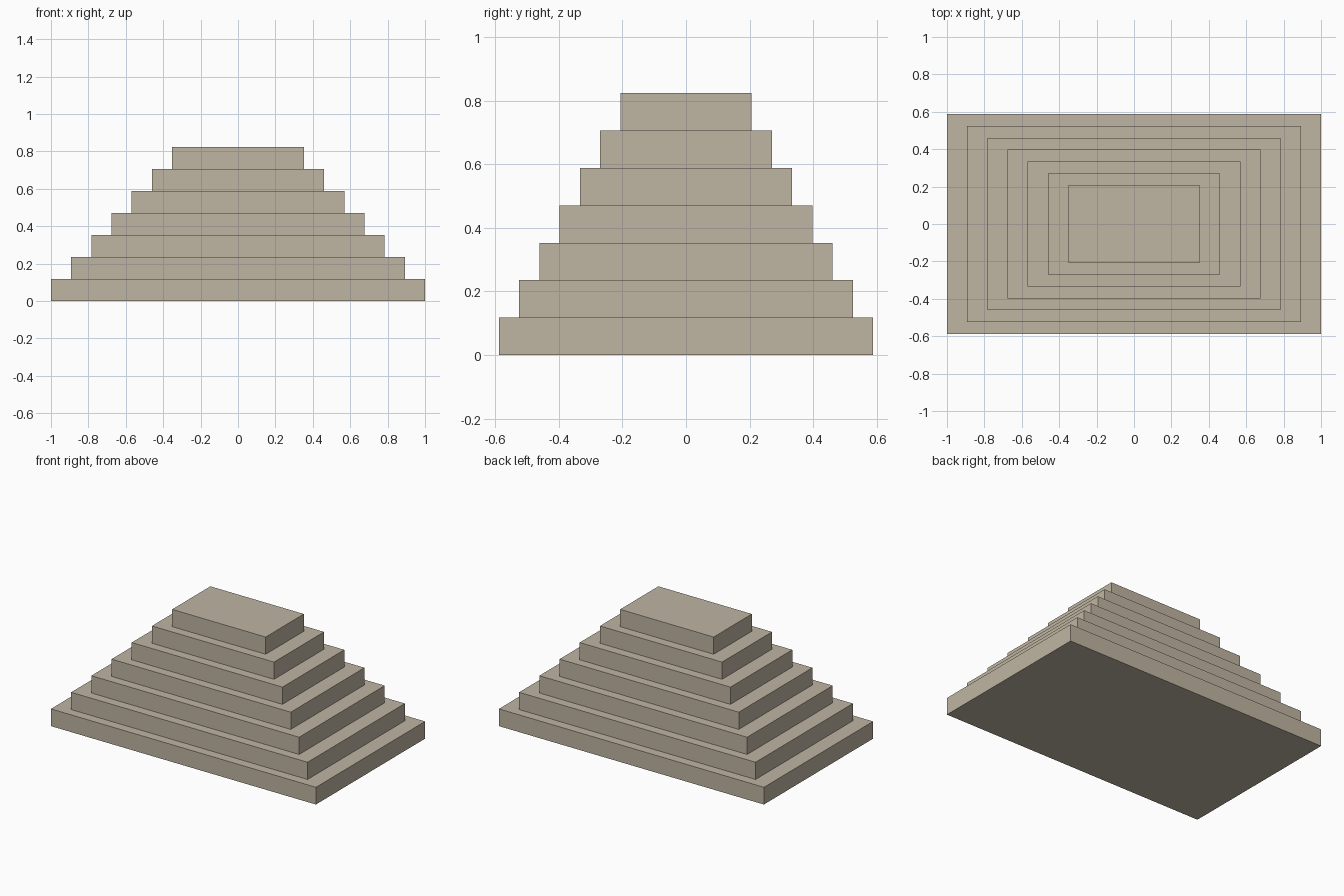
import bpy

# Remove the default cube
cube = bpy.data.objects.get("Cube")
if cube:
    bpy.data.objects.remove(cube, do_unlink=True)

# Pale sandstone
stone = bpy.data.materials.new("sandstone")
stone.use_nodes = True
color = (0.52, 0.46, 0.36, 1.0)
stone.diffuse_color = color
stone.node_tree.nodes["Principled BSDF"].inputs["Base Color"].default_value = color

TIERS = 7
HEIGHT = 2 / 17                 # height of one tier
BASE = (2.0, 20 / 17)           # footprint of the lowest tier
TOP = (12 / 17, 7 / 17)         # footprint of the highest tier


def add_tier(index):
    """One flat slab, narrowing evenly towards the top."""
    t = index / (TIERS - 1)
    width, depth = (b + (a - b) * t for a, b in zip(TOP, BASE))
    bpy.ops.mesh.primitive_cube_add(size=1, location=(0, 0, (index + 0.5) * HEIGHT))
    tier = bpy.context.object
    tier.name = f"tier_{index + 1}"
    tier.scale = (width, depth, HEIGHT)
    bpy.ops.object.transform_apply(location=False, rotation=False, scale=True)
    tier.data.materials.append(stone)


# Stack the stepped tiers
for i in range(TIERS):
    add_tier(i)
